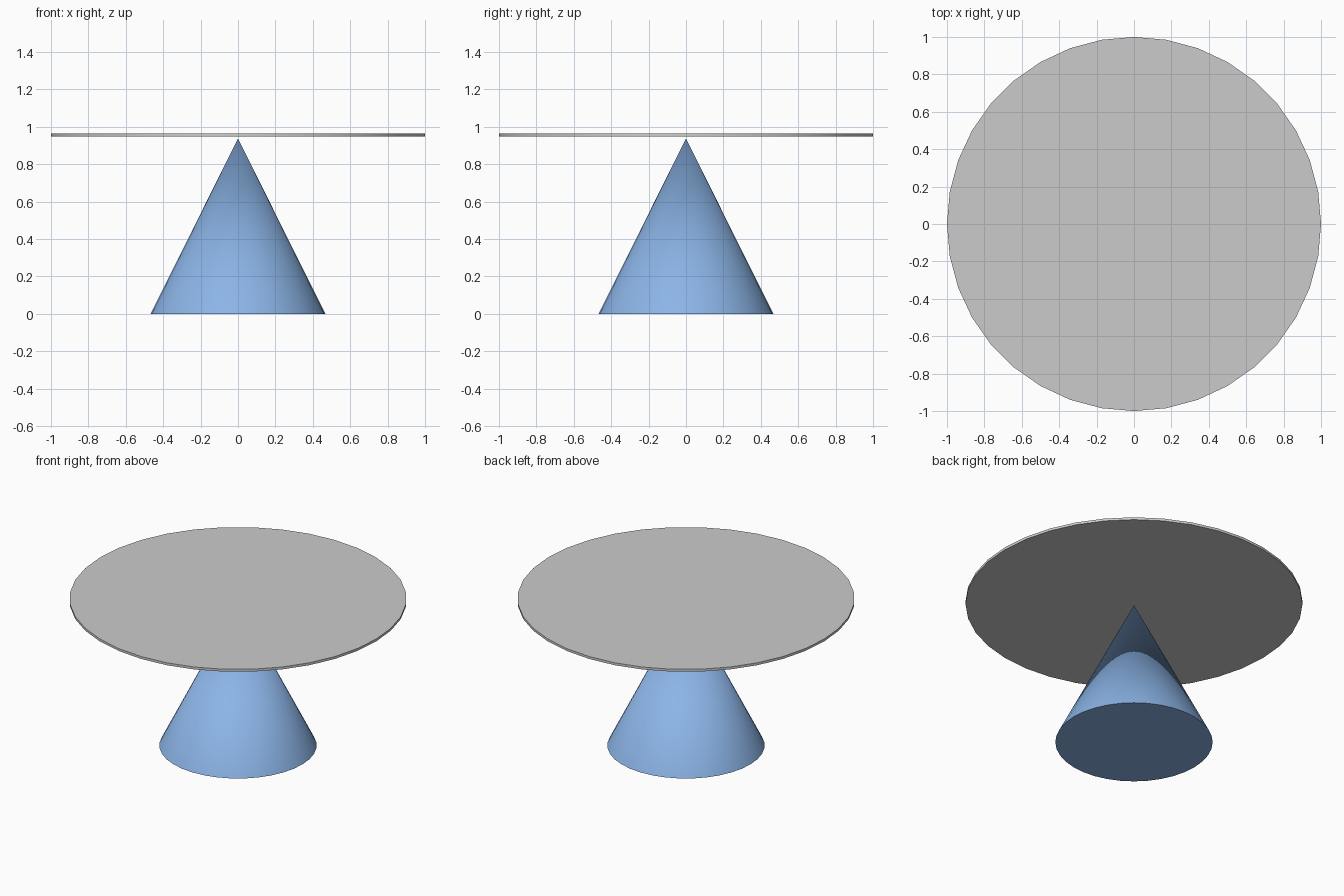
import bpy
from math import radians

if "Cube" in bpy.data.objects:
    bpy.data.objects.remove(bpy.data.objects["Cube"])

SIDES = 36
CONE_HEIGHT = 0.937
DISC_BOTTOM, DISC_TOP = 0.947, 0.963


def finish(name):
    obj = bpy.context.object
    obj.name = name
    bpy.ops.object.shade_smooth_by_angle(angle=radians(30))
    return obj


# Pointed cone pedestal
bpy.ops.mesh.primitive_cone_add(vertices=SIDES, radius1=0.467, radius2=0,
                                depth=CONE_HEIGHT,
                                location=(0, 0, CONE_HEIGHT / 2))
pedestal = finish("cone_pedestal")
blue = bpy.data.materials.new("blue")
blue.diffuse_color = (0.26, 0.46, 0.8, 1)
blue.use_nodes = True
blue.node_tree.nodes["Principled BSDF"].inputs["Base Color"].default_value = blue.diffuse_color
pedestal.data.materials.append(blue)

# Thin round top hovering just above the apex
bpy.ops.mesh.primitive_cylinder_add(vertices=SIDES, radius=1,
                                    depth=DISC_TOP - DISC_BOTTOM,
                                    location=(0, 0, (DISC_TOP + DISC_BOTTOM) / 2))
finish("disc_top")
